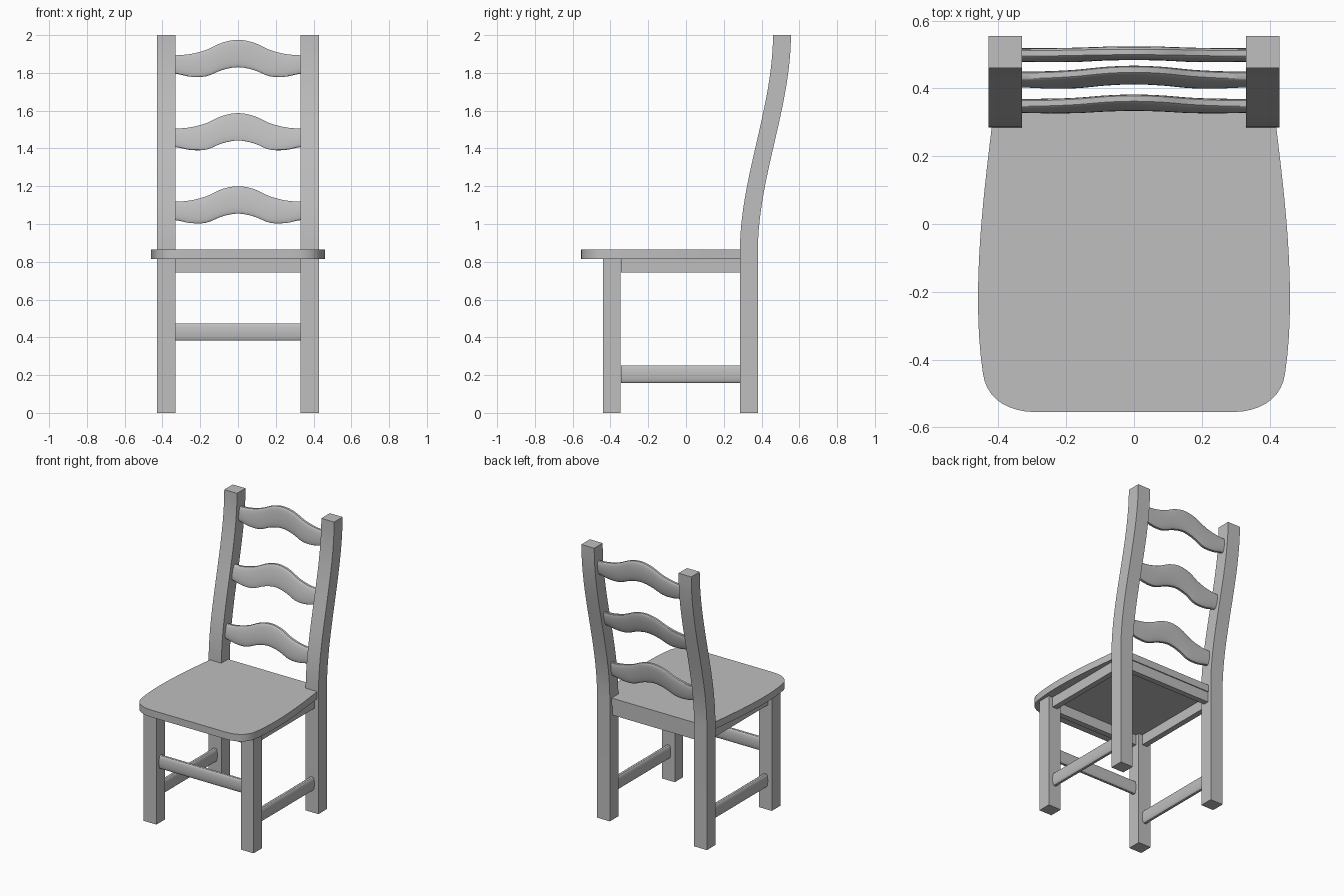
import bpy, bmesh, math
from mathutils import Vector
from mathutils.geometry import interpolate_bezier

if "Cube" in bpy.data.objects:
    bpy.data.objects.remove(bpy.data.objects["Cube"])

grey = bpy.data.materials.new("plain grey")
grey.use_nodes = True
grey.diffuse_color = (0.52, 0.52, 0.52, 1)
grey.node_tree.nodes["Principled BSDF"].inputs["Base Color"].default_value = (0.52, 0.52, 0.52, 1)

LEG_X, LEG_W = 0.38, 0.095      # leg centre and thickness
FRONT_Y, BACK_Y = -0.393, 0.333
SEAT_Z, SEAT_T = 0.815, 0.05


def finish(name, bm):
    bmesh.ops.recalc_face_normals(bm, faces=bm.faces)
    mesh = bpy.data.meshes.new(name)
    bm.to_mesh(mesh)
    bm.free()
    mesh.materials.append(grey)
    obj = bpy.data.objects.new(name, mesh)
    bpy.context.collection.objects.link(obj)
    bpy.context.view_layer.objects.active = obj
    obj.select_set(True)
    bpy.ops.object.shade_smooth_by_angle(angle=math.radians(32))
    obj.select_set(False)
    return obj


def loft(name, rings):
    """Skin a list of closed rings and cap both ends."""
    bm = bmesh.new()
    loops = [[bm.verts.new(p) for p in ring] for ring in rings]
    for a, b in zip(loops, loops[1:]):
        for i in range(len(a)):
            j = (i + 1) % len(a)
            bm.faces.new((a[i], a[j], b[j], b[i]))
    bm.faces.new(loops[0])
    bm.faces.new(loops[-1])
    return finish(name, bm)


def box(name, x, y, z):
    return loft(name, [[(x[0], y[0], h), (x[1], y[0], h), (x[1], y[1], h), (x[0], y[1], h)] for h in z])


def back_line(z):
    """Centre y of the S-curved back posts at a height."""
    t = min(max((z - 0.86) / 1.14, 0), 1)
    return BACK_Y + 0.175 * t * t * (3 - 2 * t)


def rail_section(half_height, steps=10):
    """Bulging faces with narrow flat top and bottom edges: (depth, height)."""
    side = []
    for i in range(steps + 1):
        s = -math.cos(math.pi * i / steps)
        side.append((0.008 + 0.011 * math.sqrt(max(0, 1 - s * s)), s * half_height))
    return side + [(-d, h) for d, h in reversed(side)]


# Legs and curved back posts
for side, sx in (("left", 1), ("right", -1)):
    xs = sorted((sx * (LEG_X - 0.05), sx * (LEG_X + 0.05)))
    ys = (FRONT_Y - LEG_W / 2, FRONT_Y + LEG_W / 2)
    box(side + "_front_leg", xs, ys, (0, SEAT_Z))
    heights = [0] + [0.86 + 1.14 * i / 20 for i in range(21)]
    loft(side + "_back_post", [
        [(x, back_line(z) + d * LEG_W / 2, z)
         for x, d in ((xs[0], -1), (xs[1], -1), (xs[1], 1), (xs[0], 1))] for z in heights])

# Seat board: flared sides, rounded front corners, tongue between the posts
flank = interpolate_bezier(Vector((0.42, 0.285)), Vector((0.442, 0.1)),
                           Vector((0.482, -0.2)), Vector((0.446, -0.44)), 16)
corner = interpolate_bezier(Vector((0.446, -0.44)), Vector((0.437, -0.51)),
                            Vector((0.38, -0.555)), Vector((0.29, -0.555)), 10)
half = [Vector((0.33, 0.36)), Vector((0.33, 0.285))] + flank + corner[1:]
outline = [(p.x, p.y) for p in half] + [(-p.x, p.y) for p in reversed(half)]
loft("seat", [[(x, y, z) for x, y in outline] for z in (SEAT_Z, SEAT_Z + SEAT_T)])

# Aprons under the seat
apron_z = (0.742, SEAT_Z)
for name, y in (("front_apron", FRONT_Y), ("back_apron", BACK_Y)):
    box(name, (-0.33, 0.33), (y - 0.02, y + 0.02), apron_z)
for name, x in (("left_apron", LEG_X), ("right_apron", -LEG_X)):
    box(name, (x - 0.02, x + 0.02), (-0.345, 0.285), apron_z)

# Stretchers
section = rail_section(0.046)
loft("front_stretcher", [[(x, FRONT_Y + d, 0.428 + h) for d, h in section] for x in (-0.33, 0.33)])
for name, x in (("left_stretcher", LEG_X), ("right_stretcher", -LEG_X)):
    loft(name, [[(x + d, y, 0.205 + h) for d, h in section] for y in (-0.345, 0.285)])


# Wavy back slats, leaning with the posts
def wave(points, x):
    """Smooth curve through evenly spaced heights from the middle outwards."""
    f = abs(x) / 0.335 * (len(points) - 1)
    i = min(int(f), len(points) - 2)
    t = f - i
    p = [points[abs(i - 1)], points[i], points[i + 1], points[min(i + 2, len(points) - 1)]]
    return p[1] + 0.5 * t * (p[2] - p[0] + t * (2 * p[0] - 5 * p[1] + 4 * p[2] - p[3]
                                                + t * (3 * (p[1] - p[2]) + p[3] - p[0])))


TOP = (1.975, 1.96, 1.922, 1.9, 1.893)
BOTTOM = (1.83, 1.815, 1.782, 1.78, 1.796)
for name, drop in (("top_slat", 0), ("middle_slat", 0.388), ("lower_slat", 0.775)):
    rings = []
    for i in range(33):
        x = -0.335 + 0.67 * i / 32
        hi, lo = wave(TOP, x) - drop, wave(BOTTOM, x) - drop
        mid = (hi + lo) / 2
        rings.append([(x, back_line(mid + h) + d, mid + h) for d, h in rail_section((hi - lo) / 2)])
    loft(name, rings)
